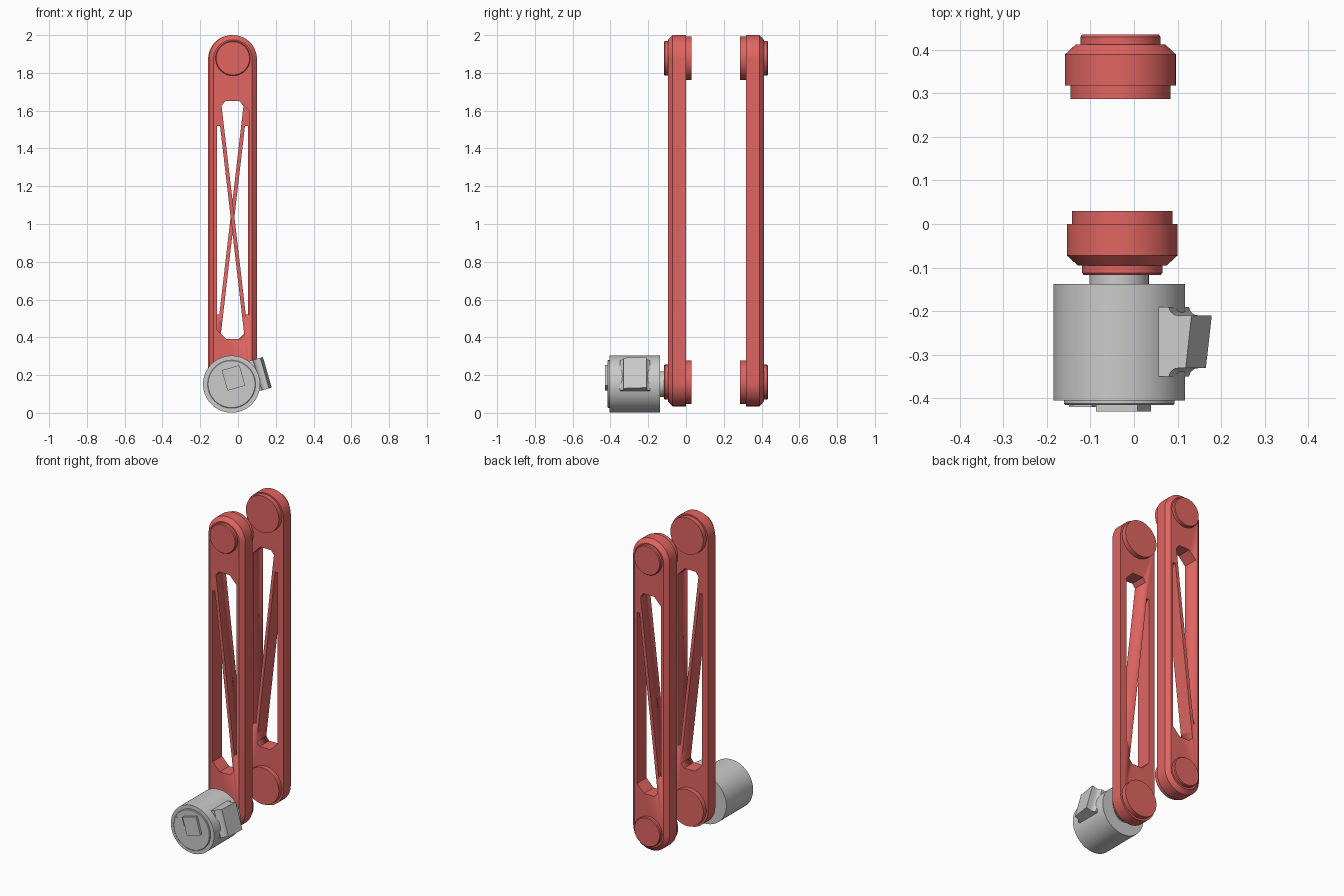
import bpy, bmesh
from math import sin, cos, pi, radians
from mathutils import Matrix

if "Cube" in bpy.data.objects:
    bpy.data.objects.remove(bpy.data.objects["Cube"])

red = bpy.data.materials.new("red_paint")
red.diffuse_color = (0.75, 0.13, 0.12, 1)
red.use_nodes = True
red.node_tree.nodes["Principled BSDF"].inputs["Base Color"].default_value = red.diffuse_color


def finish(name, bm, mat=None):
    bmesh.ops.recalc_face_normals(bm, faces=bm.faces)
    me = bpy.data.meshes.new(name)
    bm.to_mesh(me)
    bm.free()
    ob = bpy.data.objects.new(name, me)
    bpy.context.collection.objects.link(ob)
    if mat:
        me.materials.append(mat)
    bpy.ops.object.select_all(action='DESELECT')
    ob.select_set(True)
    bpy.context.view_layer.objects.active = ob
    bpy.ops.object.shade_smooth_by_angle(angle=radians(30))
    return ob


def loft(name, rings, mat=None):
    """Bridge equal-length point rings and cap both ends."""
    bm = bmesh.new()
    vs = [[bm.verts.new(p) for p in r] for r in rings]
    n = len(vs[0])
    for a, b in zip(vs, vs[1:]):
        for i in range(n):
            j = (i + 1) % n
            bm.faces.new((a[i], a[j], b[j], b[i]))
    bm.faces.new(vs[0])
    bm.faces.new(vs[-1])
    return finish(name, bm, mat)


def disc(name, x, z, profile, mat=None, n=64):
    """Round part along y; profile is a list of (radius, y)."""
    return loft(name, [[(x + r * cos(2 * pi * i / n), y, z + r * sin(2 * pi * i / n))
                        for i in range(n)] for r, y in profile], mat)


def stadium(r, y, z0=0.162, z1=1.873, n=32):
    top = [(r * cos(pi * i / n), y, z1 + r * sin(pi * i / n)) for i in range(n + 1)]
    return top + [(-x, y, z0 + z1 - z) for x, y, z in top]


# Link arm outline and one of its two windows (the other is point symmetric)
RW, MID = 0.127, 1.02
WINDOW = [(-0.04, 1.65), (0.035, 1.65), (0.084, 1.60), (0.084, 0.52),
          (0.068, 0.52), (-0.06, 1.625)]


def link_arm(name, turn):
    arm = loft(name, [stadium(RW, 0), stadium(RW, -0.072), stadium(RW - 0.025, -0.095)], red)
    for s in (1, -1):
        pts = [(s * u, MID + s * (z - MID)) for u, z in WINDOW]
        cut = loft("window_cutter", [[(u, y, z) for u, z in pts] for y in (-0.2, 0.1)])
        cut.hide_render = True
        mod = arm.modifiers.new("window", 'BOOLEAN')
        mod.operation, mod.object, mod.solver = 'DIFFERENCE', cut, 'EXACT'
        bpy.context.view_layer.objects.active = arm
        bpy.ops.object.modifier_apply(modifier=mod.name)
        bpy.data.objects.remove(cut)
    parts = [arm]
    # pivot bosses on the inner and outer faces
    for tag, z in (("lower", 0.163), ("upper", 1.877)):
        parts.append(disc(f"{name}_{tag}_inner_boss", 0, z, [(0.115, -0.01), (0.115, 0.03)], red))
        parts.append(disc(f"{name}_{tag}_outer_cap", 0, z,
                          [(0.092, -0.08), (0.092, -0.112), (0.088, -0.117)], red))
    for p in parts:
        p.data.transform(turn)


link_arm("front_arm", Matrix.Translation((-0.027, 0, 0)))
link_arm("back_arm", Matrix.Translation((-0.031, 0.317, 0)) @ Matrix.Rotation(pi, 4, 'Z'))

# Motor body, shaft and end cap
MX, MZ = -0.034, 0.152
disc("motor_body", MX, MZ, [(0.151, -0.405), (0.151, -0.138)], n=96)
disc("motor_shaft", MX, MZ, [(0.068, -0.15), (0.068, -0.10)])
disc("motor_end_cap", MX, MZ, [(0.124, -0.415), (0.127, -0.412), (0.127, -0.40)])


def plate(name, x, z, w, h, y):
    """Tilted raised block on the motor end cap."""
    t = radians(16)
    ring = [(a * w / 2, b * h / 2) for a, b in ((-1, -1), (1, -1), (1, 1), (-1, 1))]
    loft(name, [[(x + a * cos(t) - b * sin(t), yy, z + a * sin(t) + b * cos(t))
                 for a, b in ring] for yy in (y, -0.405)])


plate("end_cap_block", -0.024, 0.185, 0.098, 0.112, -0.43)
plate("end_cap_tab", -0.115, 0.185, 0.055, 0.055, -0.42)

# Side connector with a flared root and slanted end, tilted about the motor axis
SECTION = [(0.10, -0.35), (0.144, -0.35), (0.149, -0.339), (0.158, -0.332), (0.17, -0.33),
           (0.185, -0.33), (0.199, -0.21), (0.17, -0.21), (0.158, -0.208),
           (0.149, -0.201), (0.144, -0.19), (0.10, -0.19)]
box = loft("side_connector", [[(a, y, b) for a, y in SECTION] for b in (-0.076, 0.092)])
box.data.transform(Matrix.Translation((MX, 0, MZ)) @ Matrix.Rotation(radians(-16), 4, 'Y'))
